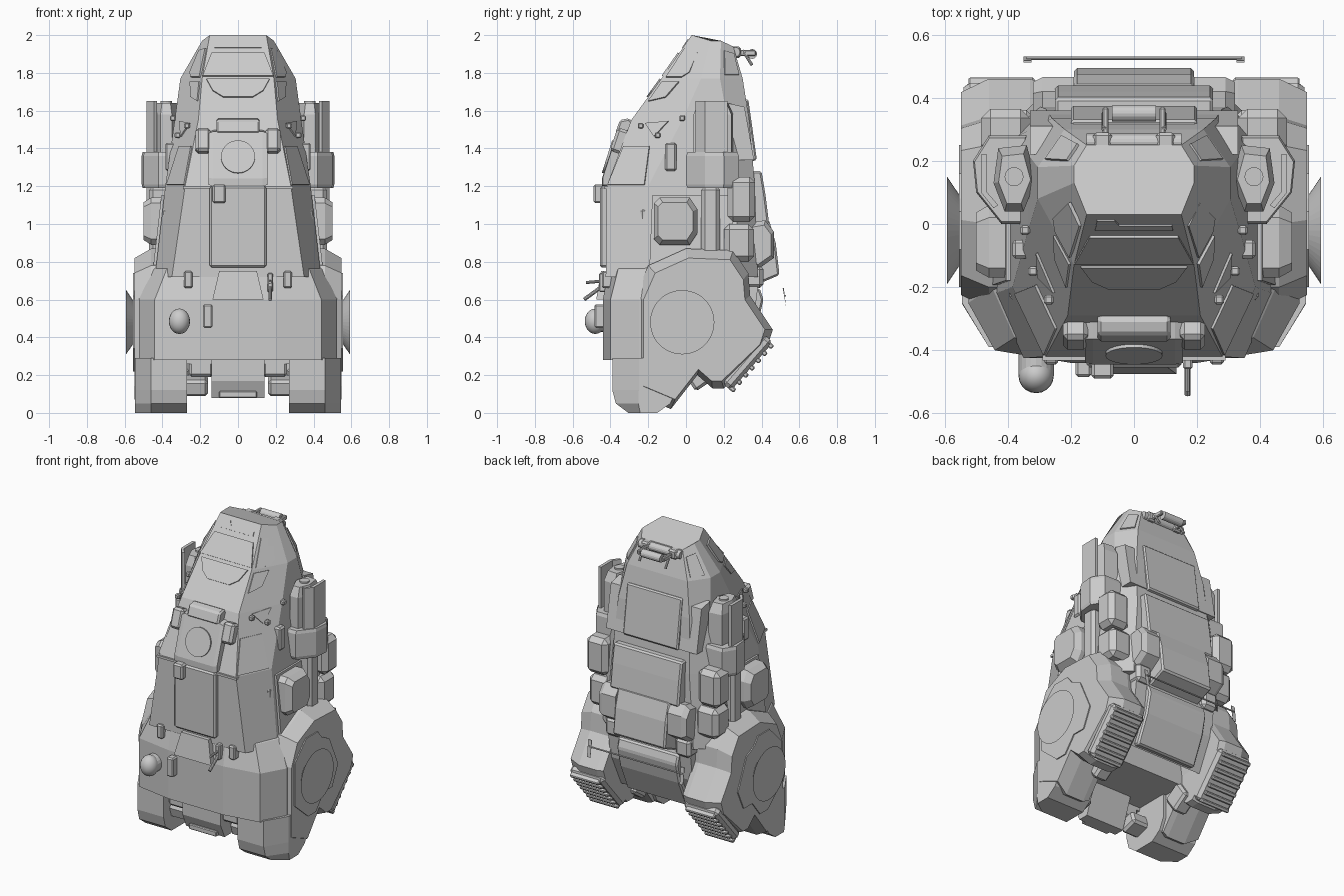
import bpy, bmesh, math
from mathutils import Vector, Matrix, Euler

if "Cube" in bpy.data.objects:
    bpy.data.objects.remove(bpy.data.objects["Cube"])

GREY = (0.6, 0.6, 0.6, 1)
mat = bpy.data.materials.new("plain grey armour")
mat.use_nodes = True
mat.diffuse_color = GREY
mat.node_tree.nodes["Principled BSDF"].inputs["Base Color"].default_value = GREY


def finish(name, bm, mirror=False, bevel=0):
    bmesh.ops.recalc_face_normals(bm, faces=bm.faces)
    me = bpy.data.meshes.new(name)
    bm.to_mesh(me)
    bm.free()
    me.materials.append(mat)
    ob = bpy.data.objects.new(name, me)
    bpy.context.collection.objects.link(ob)
    if bevel:
        mod = ob.modifiers.new("Chamfer", "BEVEL")
        mod.width, mod.segments = bevel, 1
    if mirror:
        ob.modifiers.new("Mirror", "MIRROR")
    return ob


def loft(name, rings, mirror=False, bevel=0):
    """Solid skin through rings of points, capped at both ends."""
    bm = bmesh.new()
    vs = [[bm.verts.new(p) for p in r] for r in rings]
    n = len(rings[0])
    for a, b in zip(vs, vs[1:]):
        for i in range(n):
            bm.faces.new((a[i], a[(i + 1) % n], b[(i + 1) % n], b[i]))
    bm.faces.new(vs[0])
    bm.faces.new(vs[-1])
    return finish(name, bm, mirror, bevel)


def box(name, lo, hi, mirror=False, bevel=0.015, tilt=0):
    """Chamfered block between two corners, tilted about its centre."""
    lo, hi = Vector(lo), Vector(hi)
    m = Matrix.Translation((lo + hi) / 2) @ Euler((tilt, 0, 0)).to_matrix().to_4x4()
    bm = bmesh.new()
    bmesh.ops.create_cube(bm, size=1, matrix=m @ Matrix.Diagonal((*(hi - lo), 1)))
    return finish(name, bm, mirror, bevel)


def rod(name, a, b, r1, r2=None, sides=16, mirror=False):
    a, b = Vector(a), Vector(b)
    m = Matrix.Translation((a + b) / 2) @ (b - a).to_track_quat("Z", "Y").to_matrix().to_4x4()
    bm = bmesh.new()
    bmesh.ops.create_cone(bm, cap_ends=True, segments=sides, radius1=r1,
                          radius2=r1 if r2 is None else r2, depth=(b - a).length, matrix=m)
    return finish(name, bm, mirror)


def scaled(pts, s):
    ca, cb = (sum(c) / len(pts) for c in zip(*pts))
    return [(ca + (a - ca) * s, cb + (b - cb) * s) for a, b in pts]


def side_slab(name, yz, xs, mirror=True, bevel=0):
    """Side-on profile swept in x; xs holds (x, scale) pairs."""
    return loft(name, [[(x, y, z) for y, z in scaled(yz, s)] for x, s in xs], mirror, bevel)


def plan_slab(name, xy, zs, mirror=True, bevel=0):
    """Plan outline swept in z; zs holds (z, scale) pairs."""
    return loft(name, [[(x, y, z) for x, y in scaled(xy, s)] for z, s in zs], mirror, bevel)


# Main hull: eight-sided sections from top to base
def section(zf, zb, wf, yf, ws, ya, yb, wb, yr):
    zm = (zf + zb) / 2
    half = [(wf, yf, zf), (ws, ya, zm), (ws, yb, zm), (wb, yr, zb)]
    return [(-wf, yf, zf)] + half + [(-x, y, z) for x, y, z in half[:0:-1]]


hull = [section(2.0, 1.94, .15, .03, .19, .13, .185, .15, .25),
        section(1.77, 1.77, .19, -.13, .305, .08, .18, .22, .30),
        section(1.55, 1.55, .21, -.29, .335, -.02, .22, .26, .335),
        section(1.2, 1.2, .28, -.42, .385, -.2, .27, .28, .365),
        section(.72, .72, .35, -.425, .44, -.22, .27, .32, .38)]
loft("main_hull", hull)


def hull_plate(name, level, side, uv, thick=.008, mirror=True):
    """Raised plate laid on one hull facet, in facet coordinates."""
    a, b = hull[level], hull[level + 1]
    tl, tr, bl, br = (Vector(p) for p in (a[side], a[side + 1], b[side], b[side + 1]))
    pts = [tl.lerp(tr, u).lerp(bl.lerp(br, u), v) for u, v in uv]
    n = (tr - bl).cross(br - tl).normalized()
    mid = (tl + tr + bl + br) / 4
    if n.dot(mid - Vector((0, .1, mid.z))) < 0:
        n = -n
    loft(name, [[p - n * .004 for p in pts], [p + n * thick for p in pts]], mirror)


# Canopy panels, side windows and roof panels
hull_plate("canopy_brow", 0, 0, [(.12, .1), (.3, .1), (.35, .2), (.88, .2), (.88, .3), (.12, .3)], .005, False)
hull_plate("windscreen", 0, 0, [(.08, .42), (.92, .42), (1, .95), (0, .95)], .008, False)
hull_plate("windscreen_sill", 1, 0, [(.06, .02), (.94, .02), (.84, .3), (.7, .45), (.3, .45), (.16, .3)], .008, False)
hull_plate("side_window", 0, 1, [(.1, .3), (.65, .3), (.65, .85), (.5, .97), (.1, .97)])
hull_plate("side_window_lower", 1, 1, [(.08, .08), (.5, .08), (.4, .45), (.08, .55)])
hull_plate("side_vent", 2, 1, [(.3, .05), (.75, .02), (.6, .25)])
hull_plate("roof_side_panel", 0, 3, [(.2, .25), (.85, .25), (.85, .9), (.2, .9)])
hull_plate("cheek_armour", 2, 1, [(.05, .4), (.6, .4), (.9, .98), (.02, .98)])
hull_plate("skirt_side", 3, 2, [(.05, .1), (.95, .1), (.95, .9), (.05, .9)], .015)

# Nose hatch, raked back with the hull
side_slab("nose_hatch", [(-.445, 1.2), (-.445, 1.24), (-.365, 1.49), (-.28, 1.5), (-.3, 1.2)],
          [(-.155, .94), (-.13, 1), (.13, 1), (.155, .94)], False)
side_slab("hatch_brow", [(-.375, 1.48), (-.35, 1.55), (-.3, 1.56), (-.24, 1.48)], [(-.115, 1), (.115, 1)], False, .01)
box("hatch_ears", (.145, -.385, 1.37), (.225, -.29, 1.5), True, tilt=-.32)
rod("hatch_disc", (0, -.38, 1.345), (0, -.418, 1.357), .09, sides=40)
box("front_lip", (-.29, -.432, 1.185), (.29, -.38, 1.2), bevel=0)
box("front_panel", (-.15, -.455, .77), (.15, -.38, 1.2), bevel=.01)
box("panel_latch", (-.135, -.49, 1.11), (-.065, -.42, 1.21), bevel=.01)
loft("nose_plate", [[(-w, -.38, z), (w, -.38, z), (w, y, z), (-w, y, z)]
                    for z, w, y in ((.6, .135, -.475), (.75, .1, -.45))])


# Lower front body, wrapping round the sides
def apron(z, w, yf, yc, ys):
    half = [(.2, yf), (.84 * w, yc), (w, ys), (w, .1)]
    return [(x, y, z) for x, y in half] + [(-x, y, z) for x, y in half[::-1]]


loft("front_apron", [apron(.28, .525, -.44, -.40, -.25), apron(.6, .525, -.44, -.40, -.25),
                     apron(.76, .45, -.41, -.36, -.2), apron(.84, .36, -.3, -.26, -.15)])

# Centre body between the pods with an open bay underneath
bay = side_slab("centre_body", [(-.36, .26), (-.36, .75), (.3, .9), (.38, .66), (.36, .5), (.26, .29), (-.27, .26)],
                [(-.3, 1), (.3, 1)], False)
bm = bmesh.new()
bm.from_mesh(bay.data)
floor = min(bm.faces, key=lambda f: f.normal.z if f.calc_area() > .2 else 1)
bmesh.ops.inset_region(bm, faces=[floor], thickness=.05)
bmesh.ops.translate(bm, verts=floor.verts, vec=(0, 0, .22))
bm.to_mesh(bay.data)
bm.free()
side_slab("rear_ramp", [(.28, .66), (.39, .66), (.41, .6), (.38, .47), (.3, .29), (.25, .3)],
          [(-.22, 1), (.22, 1)], False, .01)
side_slab("front_step", [(-.38, .28), (-.38, .17), (-.34, .08), (-.27, .08), (-.2, .28)], [(-.14, 1), (.14, 1)], False)
box("step_tread", (-.1, -.37, .08), (.1, -.28, .115), bevel=.005)
box("step_bracket", (.13, -.36, .19), (.26, -.27, .3), True)
box("foot_block", (.16, -.32, .1), (.3, -.2, .19), True, tilt=.3)
box("inner_block", (.26, .0, .14), (.36, .14, .28), True, tilt=.6)

# Front feet, chamfered in plan
foot = [(.27, -.39), (.46, -.39), (.545, -.25), (.545, -.05), (.27, -.05)]
loft("front_foot", [[(x, y * k + dy, z) for x, y in foot]
                    for z, k, dy in ((.29, 1, 0), (.12, 1, 0), (.05, .85, -.04), (0, .45, -.13))], True)

# Drive pods with face plate and flared dish
pod = [(-.27, .1), (-.27, .62), (-.2, .78), (.0, .87), (.25, .86), (.33, .74), (.34, .62), (.46, .44),
       (.43, .35), (.2, .13), (.14, .13), (.06, .2), (-.08, .02)]
side_slab("drive_pod", pod, [(.29, .96), (.33, 1), (.46, 1), (.548, .88)])
side_slab("pod_face_plate", [(-.2, .34), (-.2, .62), (-.08, .74), (.04, .74), (.08, .69), (.16, .65), (.25, .45),
                             (.19, .32), (.1, .32), (.02, .22), (-.06, .22)], [(.54, 1), (.555, 1)])
rod("pod_dish", (.545, -.02, .48), (.592, -.02, .48), .10, .17, 48, True)

# Rear treads: rounded bed with cross slats
start, end = Vector((0, .425, .375)), Vector((0, .225, .145))
ang = math.atan2(start.z - end.z, start.y - end.y)
mid = (start + end) / 2
box("tread_bed", (.29, mid.y - .17, mid.z - .025), (.54, mid.y + .17, mid.z + .04), True, .02, tilt=ang)
out = Vector((0, math.sin(ang), -math.cos(ang)))
for i in range(7):
    c = start.lerp(end, i / 6) + out * .025
    box(f"tread_slat_{i + 1}", (.315, c.y - .013, c.z - .02), (.525, c.y + .013, c.z + .02), True, .006, tilt=ang)

# Side equipment
side_slab("side_canister", [(-.17, .92), (-.17, 1.11), (-.14, 1.14), (.02, 1.14), (.06, 1.08), (.06, .95),
                            (.02, .89), (-.14, .89)], [(.37, 1), (.46, 1), (.5, .8)])
plan_slab("launcher_mount", [(.34, 0), (.42, 0), (.5, .1), (.51, .2), (.46, .28), (.34, .28)],
          [(1.19, .94), (1.21, 1), (1.36, 1), (1.38, .94)])
plan_slab("launcher", [(.31, .14), (.35, .04), (.41, .04), (.445, .13), (.43, .24), (.34, .25)],
          [(1.36, 1), (1.58, 1), (1.64, .75)])
loft("launcher_guard", [[(.43, .06, z), (.465, .1, z), (.465, .22, z), (.485, .22, z), (.485, .1, z), (.445, .05, z)]
                        for z in (1.36, 1.65)], True)
rod("launcher_port", (.38, .15, 1.62), (.38, .15, 1.65), .03, mirror=True)
box("side_rib", (.36, .08, .84), (.47, .18, 1.2), True, .02)
box("rear_pouch", (.33, .22, 1.01), (.485, .365, 1.25), True, .03)
box("rear_pouch_lower", (.31, .2, .8), (.47, .36, 1.0), True, .03)
box("side_handle", (.33, -.11, 1.28), (.385, -.05, 1.43), True, .01)
box("side_catch", (.35, -.24, 1.0), (.395, -.2, 1.08), True, .01)
for i, (x, y, z) in enumerate(((.27, -.24, 1.52), (.345, -.02, 1.56), (.32, -.15, 1.47))):
    box(f"cheek_stud_{i + 1}", (x - .015, y - .015, z - .015), (x + .015, y + .015, z + .015), True, .006)

# Back armour
side_slab("upper_back_panel", [(.28, 1.66), (.33, 1.66), (.375, 1.34), (.28, 1.31)], [(-.2, 1), (.2, 1)], False, .008)
side_slab("back_panel_wing", [(.22, 1.64), (.31, 1.62), (.36, 1.34), (.24, 1.34)], [(.2, 1), (.33, 1)])
side_slab("mid_back_panel", [(.3, 1.28), (.40, 1.28), (.42, 1.16), (.44, 1.0), (.3, .96)], [(-.25, 1), (.25, 1)], False, .01)
side_slab("lower_back_panel", [(.3, 1.02), (.44, 1.02), (.475, .9), (.495, .73), (.33, .66)], [(-.19, 1), (.19, 1)], False, .01)
side_slab("back_pack", [(.3, 1.0), (.42, 1.02), (.465, .96), (.465, .82), (.38, .76), (.3, .78)],
          [(.19, 1), (.29, 1), (.32, .8)])
box("back_hip", (.2, .3, .66), (.31, .41, .78), True, .02)

# Rear aerial bar with tips
rod("aerial_bar", (-.34, .525, .62), (.34, .525, .62), .005, sides=8)
loft("aerial_tip", [[(x, .512, .66), (x, .518, .66), (x, .531, .55), (x, .523, .6)] for x in (.325, .35)], True)

# Roof sensor rig
rod("sensor_bar", (-.15, .26, 1.91), (.15, .26, 1.91), .026)
box("sensor_collar", (.07, .23, 1.88), (.13, .29, 1.94), True, .01)
rod("sensor_tube", (-.07, .35, 1.9), (.07, .35, 1.9), .026)
box("sensor_arm", (.08, .25, 1.89), (.1, .37, 1.92), True, .005)
rod("sensor_prong", (.095, .3, 1.92), (.095, .35, 1.84), .008, sides=8, mirror=True)

# Front lamps and fittings
bm = bmesh.new()
bmesh.ops.create_uvsphere(bm, u_segments=20, v_segments=12, radius=.056,
                          matrix=Matrix.Translation((-.31, -.48, .485)) @ Matrix.Diagonal((1, 1, 1.2, 1)))
for f in bm.faces:
    f.smooth = True
finish("lamp_dome", bm)
rod("lamp_barrel", (-.31, -.48, .485), (-.31, -.4, .485), .056, sides=20)
box("front_marker", (-.185, -.485, .45), (-.135, -.42, .575), bevel=.008)
box("tow_hook", (.24, -.445, .66), (.285, -.33, .75), True, .008)
box("gun_mount", (.155, -.46, .64), (.185, -.38, .74), bevel=.006)
rod("gun_barrel", (.17, -.43, .68), (.17, -.54, .6), .01, sides=10)
rod("gun_sight", (.17, -.42, .7), (.17, -.53, .69), .008, sides=10)
